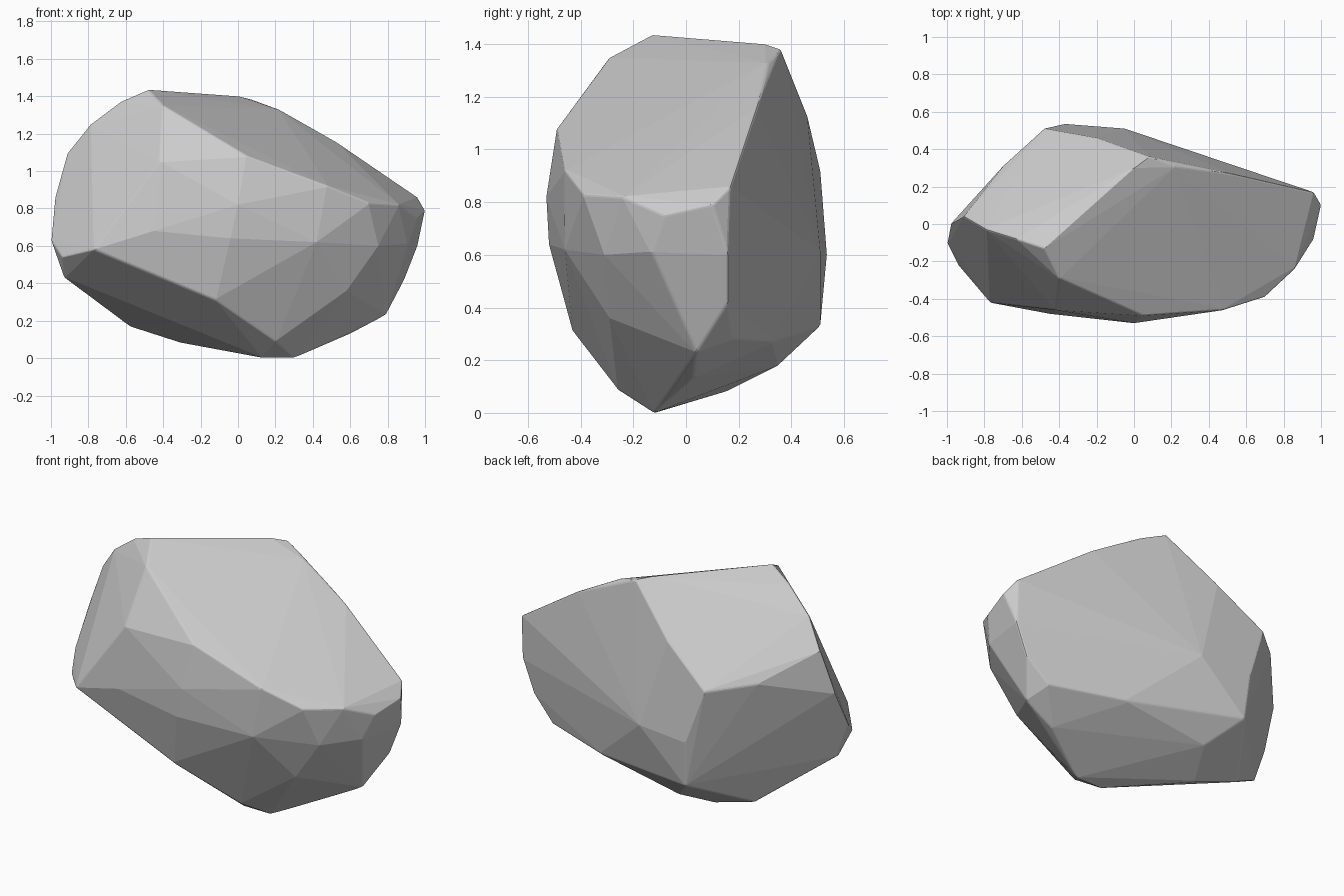
import bpy, bmesh, math

# Corner points of the main chipped facets, grouped by region
crown = [(-.48, -.13, 1.435), (0, .30, 1.40), (.08, .36, 1.38), (.22, .31, 1.33),
         (.52, .27, 1.16), (-.40, -.29, 1.35), (.05, -.49, 1.08), (.96, .17, .86),
         (.48, -.46, .92)]
back = [(-.48, .51, .92), (-.20, .46, 1.13), (-.37, .535, .60), (-.05, .51, .61),
        (-.35, .51, .33), (.75, .18, .28), (.33, .33, .27)]
left_end = [(-.63, -.08, 1.37), (-.79, -.03, 1.25), (-.91, .04, 1.10), (-.69, .32, .95),
            (-.98, 0, .85), (-1, -.1, .63), (-.93, -.10, .43), (-.94, -.22, .54),
            (-.77, -.42, .58)]
front = [(-.42, -.46, 1.05), (0, -.53, .82), (-.04, -.52, .64),
         (-.45, -.48, .68), (-.12, -.43, .31), (-.57, -.45, .80), (.42, -.46, .62)]
right_end = [(.70, -.39, .83), (.86, -.24, .82), (1, .10, .79), (.96, -.08, .75),
             (.75, -.31, .60), (.91, -.13, .61), (.96, .16, .60), (.89, .16, .42),
             (.79, .04, .23), (.58, -.29, .36)]
base = [(.30, -.12, 0), (.13, -.12, 0), (.20, -.26, .09), (.60, .03, .13),
        (-.30, .15, .08), (-.58, .18, .17), (-.20, .35, .18)]

# Stone: the tight skin around those corners, coplanar triangles merged
bm = bmesh.new()
for p in crown + back + left_end + front + right_end + base:
    bm.verts.new(p)
bmesh.ops.convex_hull(bm, input=bm.verts[:])
loose = [v for v in bm.verts if not v.link_faces]
bmesh.ops.delete(bm, geom=loose, context='VERTS')
bmesh.ops.dissolve_limit(bm, angle_limit=math.radians(2),
                         verts=bm.verts[:], edges=bm.edges[:])
bmesh.ops.recalc_face_normals(bm, faces=bm.faces[:])

mesh = bpy.data.meshes.new("rock")
bm.to_mesh(mesh)
bm.free()
rock = bpy.data.objects.new("rock", mesh)
bpy.context.collection.objects.link(rock)

# Slightly worn edges
wear = rock.modifiers.new("worn_edges", 'BEVEL')
wear.width = 0.008
wear.segments = 2
wear.limit_method = 'ANGLE'
wear.angle_limit = math.radians(25)
